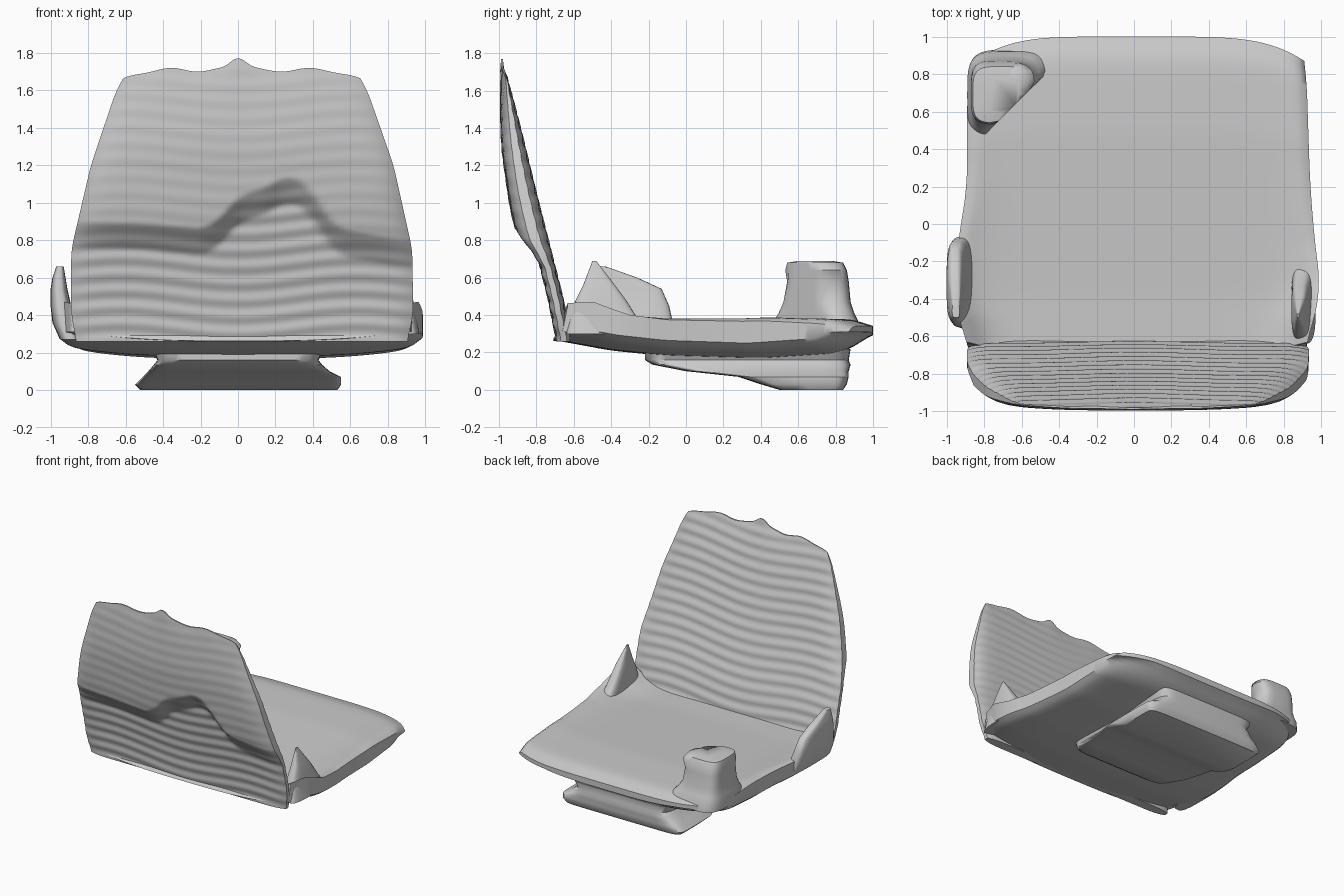
import bpy, bmesh, math

if "Cube" in bpy.data.objects:
    bpy.data.objects.remove(bpy.data.objects["Cube"])


def lerp_table(t, pts):
    """Piecewise-linear lookup in sorted (t, value) pairs."""
    if t <= pts[0][0]:
        return pts[0][1]
    for (a, va), (b, vb) in zip(pts, pts[1:]):
        if t <= b:
            return va + (vb - va) * (t - a) / (b - a)
    return pts[-1][1]


def soft_table(t, pts, r=.08):
    """Table lookup with rounded corners."""
    return sum(lerp_table(t + r * k / 2, pts) for k in (-2, -1, 0, 1, 2)) / 5


def finish(name, bm, angle=50):
    bmesh.ops.recalc_face_normals(bm, faces=bm.faces[:])
    me = bpy.data.meshes.new(name)
    bm.to_mesh(me)
    bm.free()
    ob = bpy.data.objects.new(name, me)
    bpy.context.collection.objects.link(ob)
    bpy.ops.object.select_all(action='DESELECT')
    ob.select_set(True)
    bpy.context.view_layer.objects.active = ob
    bpy.ops.object.shade_smooth_by_angle(angle=math.radians(angle))
    return ob


def shell(name, nu, nv, fn):
    """Closed slab: fn(u, v, side) gives a point, u in -1..1, v in 0..1, side 0 or 1."""
    bm = bmesh.new()
    g = [[[bm.verts.new(fn(2 * i / nu - 1, j / nv, s)) for j in range(nv + 1)]
          for i in range(nu + 1)] for s in (0, 1)]
    for s in (0, 1):
        for i in range(nu):
            for j in range(nv):
                bm.faces.new((g[s][i][j], g[s][i + 1][j], g[s][i + 1][j + 1], g[s][i][j + 1]))
    border = ([(i, 0) for i in range(nu)] + [(nu, j) for j in range(nv)]
              + [(i, nv) for i in range(nu, 0, -1)] + [(0, j) for j in range(nv, 0, -1)])
    for (a, b), (c, d) in zip(border, border[1:] + border[:1]):
        bm.faces.new((g[0][a][b], g[0][c][d], g[1][c][d], g[1][a][b]))
    return finish(name, bm)


def loft(name, rings, power=0.5, n=40):
    """Stack of rounded rectangles: (z, x0, x1, y0, y1)."""
    bm = bmesh.new()
    loops = []
    for z, x0, x1, y0, y1 in rings:
        loop = []
        for k in range(n):
            c, s = math.cos(2 * math.pi * k / n), math.sin(2 * math.pi * k / n)
            px = math.copysign(abs(c) ** power, c)
            py = math.copysign(abs(s) ** power, s)
            loop.append(bm.verts.new(((x0 + x1) / 2 + px * (x1 - x0) / 2,
                                      (y0 + y1) / 2 + py * (y1 - y0) / 2, z)))
        loops.append(loop)
    for a, b in zip(loops, loops[1:]):
        for k in range(n):
            m = (k + 1) % n
            bm.faces.new((a[k], a[m], b[m], b[k]))
    bm.faces.new(loops[0])
    bm.faces.new(loops[-1])
    return finish(name, bm)


# Backrest: tapered leaning slab, thicker on the back above a wavy step, lightly rippled
WIDTH_L = [(.25, .86), (.4, .89), (.75, .89), (1.2, .785), (1.6, .65), (1.72, .58)]
WIDTH_R = [(.25, .90), (.4, .935), (.75, .93), (1.2, .83), (1.6, .69), (1.72, .62)]
INNER = [(.25, -.61), (.5, -.66), (1.05, -.80), (1.4, -.885), (1.75, -.975)]
OUTER = [(.7, -.86), (.8, -.90), (.95, -.94), (1.3, -.99), (1.5, -.995)]
LOWER = [(.25, -.69), (.5, -.74), (.7, -.79), (1.1, -.89)]
STEP = [(-.9, .84), (-.5, .83), (-.15, .80), (.03, 1.0), (.12, 1.0), (.27, 1.10),
        (.38, 1.03), (.52, .80), (.9, .74)]


def back_point(u, v, side):
    top = 1.71 - .05 * abs(u) ** 10 + .06 * math.exp(-(u / .09) ** 2) + .01 * math.sin(13 * abs(u))
    z = .26 + v * (top - .26)
    x = u * soft_table(z, WIDTH_L if u < 0 else WIDTH_R, .05)
    rim = max(abs(u) ** 16, v ** 30)
    ripple = .004 * math.sin(2 * math.pi * (z + .025 * math.cos(5 * x)) / .088)
    inner = lerp_table(z, INNER)
    low = lerp_table(z, LOWER)
    blend = min(1, max(0, (z - soft_table(x, STEP, .06) + .08) / .14))
    outer = low + (min(soft_table(z, OUTER), low) - low) * blend * (1 - .25 * abs(u) ** 3)
    mid = (inner + outer) / 2
    y = inner + ripple if side else outer + ripple * (1 - .7 * blend)
    return (x, max(-1, y + (mid - y) * .6 * rim), z)


shell("backrest", 72, 110, back_point)

# Seat pan: shallow dish with side rims rising toward the back, thin rounded front lip
SEAT_L = [(-.70, .86), (-.6, .90), (-.5, .95), (-.3, .96), (-.1, .94), (.2, .89), (.75, .89), (1, .82)]
SEAT_R = [(-.70, .90), (-.6, .935), (-.35, 1.0), (-.15, .97), (.2, .94), (.8, .92), (1, .89)]
TOP = [(-.70, .32), (-.4, .325), (0, .35), (.5, .38), (.85, .38), (.93, .37), (1, .335)]
BELLY = [(-.70, .265), (-.4, .21), (-.1, .18), (.4, .165), (.8, .19), (.92, .24), (1, .305)]
RIM = [(-.70, .17), (-.5, .18), (-.3, .10), (-.1, .06), (.3, .025), (.8, 0)]


def seat_point(u, v, side):
    y0 = -.71 + .05 * abs(u) ** 6
    y = y0 + v * (1 - .13 * abs(u) ** 5 - y0)
    yy = -.71 + v * 1.71
    x = u * soft_table(y, SEAT_L if u < 0 else SEAT_R, .12)
    if side:
        z = soft_table(yy, TOP, .05) + lerp_table(y, RIM) * abs(u) ** 9 - .03 * abs(u) ** 40
        if v == 0:
            y += .03
    else:
        z = soft_table(yy, BELLY, .05) + .055 * abs(u) ** 3 + .03 * abs(u) ** 30
        z = min(z, .31)
    return (x, y, z)


shell("seat", 60, 56, seat_point)

# Pedestal under the seat: sloped foot plate, narrower neck
loft("pedestal", [(0, -.52, .53, .50, .84), (.03, -.55, .55, .40, .86), (.07, -.51, .55, .28, .87),
                  (.10, -.48, .49, .0, .87), (.135, -.45, .45, -.18, .88), (.16, -.43, .43, -.22, .87),
                  (.22, -.46, .46, -.22, .88)], .2)

# Raised knob on the front left corner
knob = loft("corner_knob", [(.30, -.89, -.42, .44, .93), (.37, -.89, -.46, .46, .92),
                            (.41, -.88, -.50, .49, .90),
                            (.47, -.87, -.54, .52, .88), (.58, -.87, -.56, .54, .87),
                            (.64, -.87, -.53, .53, .86), (.68, -.86, -.56, .54, .84),
                            (.69, -.80, -.62, .60, .78)], .5)
for p in knob.data.vertices:        # cut the inner corner off diagonally
    d = (p.co.x + .70) - (p.co.y - .70)
    if d > .13:
        p.co.x -= (d - .13) / 2
        p.co.y += (d - .13) / 2

# Broken armrest stubs growing out of the rear side rims
loft("left_arm_stub", [(.27, -.95, -.84, -.56, -.06), (.36, -.99, -.86, -.55, -.07),
                       (.45, -1.0, -.89, -.53, -.09), (.54, -1.0, -.91, -.52, -.13),
                       (.60, -.99, -.92, -.51, -.26), (.66, -.97, -.93, -.50, -.43)], .6)
loft("right_arm_stub", [(.30, .84, .97, -.64, -.18), (.40, .84, .95, -.62, -.27),
                        (.48, .84, .935, -.59, -.32), (.56, .85, .92, -.55, -.38),
                        (.69, .87, .88, -.50, -.48)], .6)
